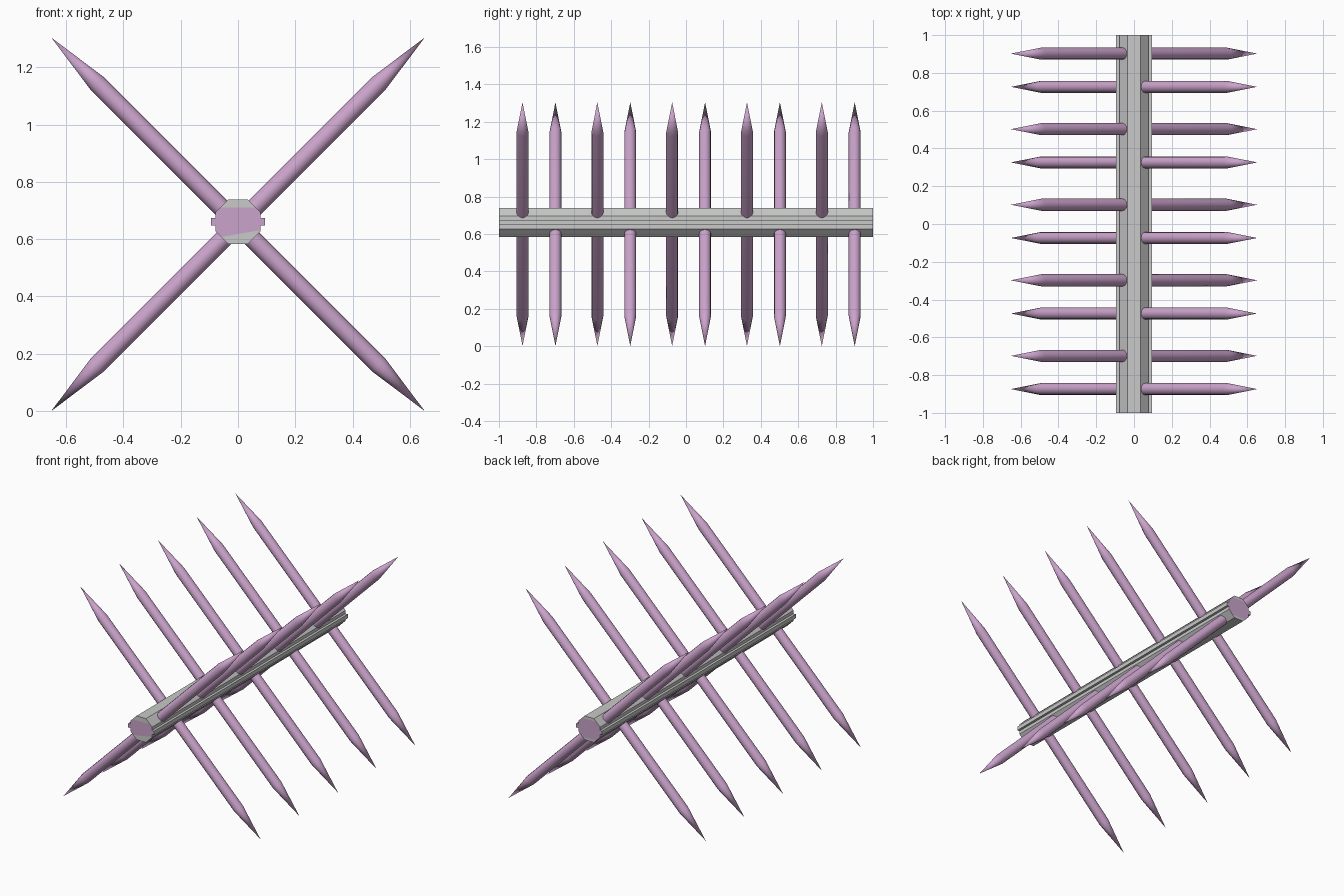
import bpy, bmesh, math
from mathutils import Vector, Matrix

if "Cube" in bpy.data.objects:
    bpy.data.objects.remove(bpy.data.objects["Cube"])


def material(name, rgb):
    m = bpy.data.materials.new(name)
    m.diffuse_color = (*rgb, 1)
    m.use_nodes = True
    m.node_tree.nodes["Principled BSDF"].inputs["Base Color"].default_value = m.diffuse_color
    return m


GREY = material("grey", (0.58, 0.59, 0.58))
MAUVE = material("mauve wood", (0.60, 0.37, 0.60))


def make_object(name, bm, mats):
    bmesh.ops.recalc_face_normals(bm, faces=bm.faces)
    mesh = bpy.data.meshes.new(name)
    bm.to_mesh(mesh)
    bm.free()
    for m in mats:
        mesh.materials.append(m)
    ob = bpy.data.objects.new(name, mesh)
    bpy.context.collection.objects.link(ob)
    return ob


# Central beam: octagonal section with a narrow rib along each side
BEAM_Z = 0.661
quarter = [(0.034, 0.078), (0.078, 0.034), (0.078, 0.013), (0.094, 0.013)]
right = quarter + [(x, -z) for x, z in reversed(quarter)]
profile = right + [(-x, z) for x, z in reversed(right)]
bm = bmesh.new()
ends = [[bm.verts.new((x, y, BEAM_Z + z)) for x, z in profile] for y in (-1, 1)]
n = len(profile)
for i in range(n):
    j = (i + 1) % n
    bm.faces.new((ends[0][i], ends[0][j], ends[1][j], ends[1][i]))

# End caps: mauve band between a grey upper and lower rim
cuts = {-1: [((0, 0.71), (0, 1)), ((0, 0.618), (0.17, -1))],
        1: [((0, 0.722), (0, 1)), ((0, 0.60), (0, -1))]}
for ring, y in zip(ends, (-1, 1)):
    bm.faces.new(ring)
    for (px, pz), (nx, nz) in cuts[y]:
        caps = [f for f in bm.faces if all(abs(v.co.y - y) < 1e-5 for v in f.verts)]
        geom = set(caps)
        for f in caps:
            geom.update(f.edges)
            geom.update(f.verts)
        bmesh.ops.bisect_plane(bm, geom=list(geom), dist=1e-5,
                               plane_co=(px, y, pz), plane_no=(nx, 0, nz))
    for f in bm.faces:
        if all(abs(v.co.y - y) < 1e-5 for v in f.verts):
            c = f.calc_center_median()
            f.material_index = int(all((c.x - px) * nx + (c.z - pz) * nz < 0
                                       for (px, pz), (nx, nz) in cuts[y]))
make_object("beam", bm, [GREY, MAUVE])


# Stakes: round poles sharpened at both ends, alternating lean along the beam
def stake(name, y, lean):
    bm = bmesh.new()
    sides, radius, shoulder, tip = 12, 0.032, 0.695, 0.922
    rings = [[bm.verts.new((radius * math.cos(2 * math.pi * k / sides),
                            radius * math.sin(2 * math.pi * k / sides), z))
              for k in range(sides)] for z in (-shoulder, shoulder)]
    points = [bm.verts.new((0, 0, z)) for z in (-tip, tip)]
    for k in range(sides):
        m = (k + 1) % sides
        bm.faces.new((rings[0][k], rings[0][m], rings[1][m], rings[1][k]))
        for r, p in zip(rings, points):
            bm.faces.new((r[k], r[m], p))
    bm.transform(Matrix.Translation((0, y, 0.652))
                 @ Matrix.Rotation(lean * math.pi / 4, 4, 'Y'))
    ob = make_object(name, bm, [MAUVE])
    bpy.ops.object.select_all(action='DESELECT')
    ob.select_set(True)
    bpy.context.view_layer.objects.active = ob
    bpy.ops.object.shade_smooth_by_angle(angle=math.radians(35))


for i in range(5):
    stake(f"stake_right_{i + 1}", -0.874 + 0.4 * i, 1)
    stake(f"stake_left_{i + 1}", -0.698 + 0.4 * i, -1)
